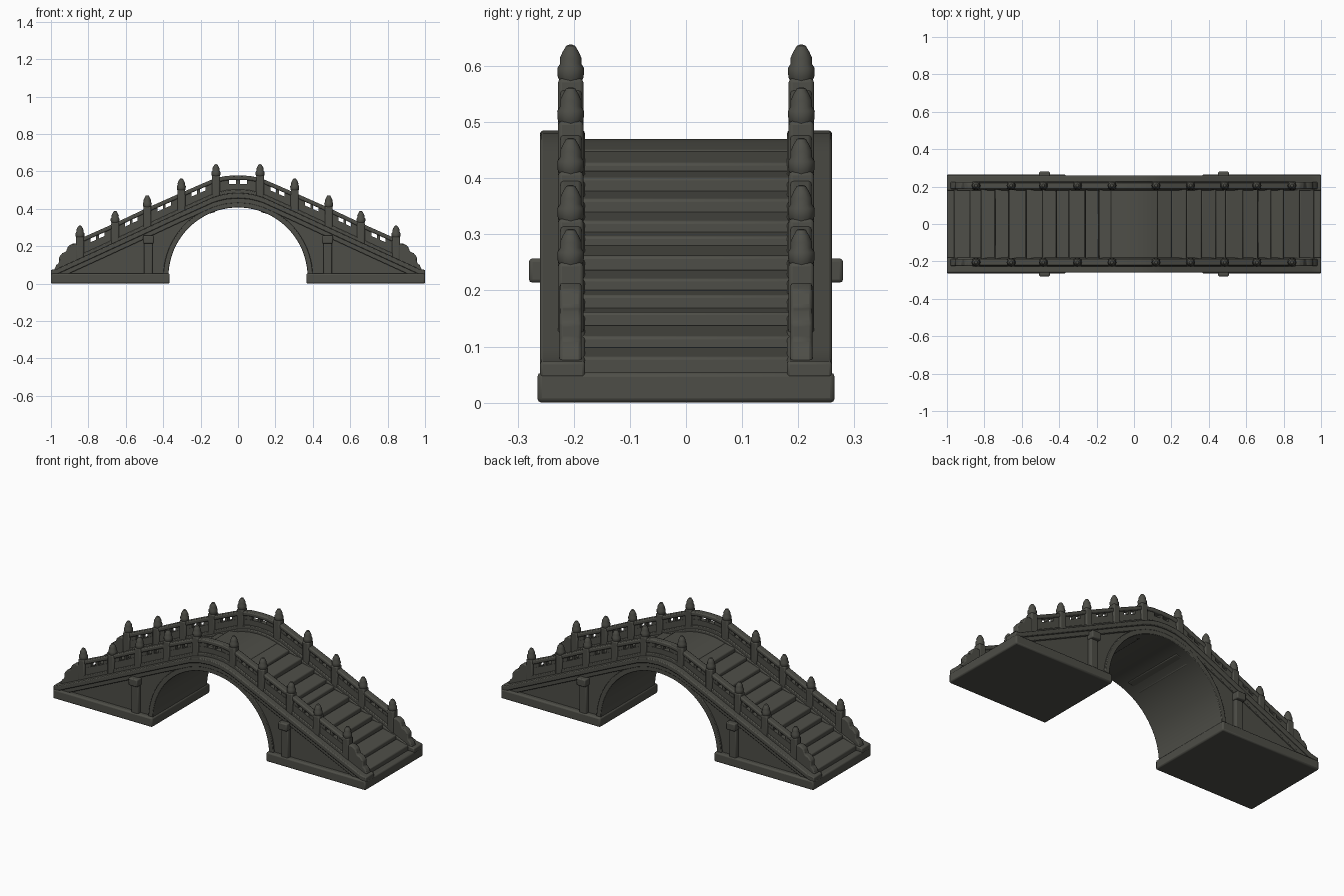
import bpy, bmesh, math, random

random.seed(4)
if "Cube" in bpy.data.objects:
    bpy.data.objects.remove(bpy.data.objects["Cube"], do_unlink=True)

stone = bpy.data.materials.new("dark_stone")
stone.use_nodes = True
COLOUR = (0.075, 0.075, 0.063, 1)
stone.diffuse_color = COLOUR
stone.node_tree.nodes["Principled BSDF"].inputs["Base Color"].default_value = COLOUR


def finish(name, bm, bevel=0.0, mirror=""):
    """Turn a bmesh into a stone object, mirrored about the world axes."""
    bmesh.ops.recalc_face_normals(bm, faces=bm.faces)
    mesh = bpy.data.meshes.new(name)
    bm.to_mesh(mesh)
    bm.free()
    mesh.materials.append(stone)
    ob = bpy.data.objects.new(name, mesh)
    bpy.context.collection.objects.link(ob)
    if bevel:
        mod = ob.modifiers.new("worn_edges", "BEVEL")
        mod.width, mod.segments, mod.limit_method = bevel, 2, "ANGLE"
    if mirror:
        mod = ob.modifiers.new("mirror", "MIRROR")
        mod.use_axis = ("x" in mirror, "y" in mirror, False)
        mod.use_mirror_merge = False
    bpy.ops.object.select_all(action="DESELECT")
    bpy.context.view_layer.objects.active = ob
    ob.select_set(True)
    bpy.ops.object.shade_smooth_by_angle(angle=math.radians(35))
    return ob


def prism(name, profile, y0, y1, bevel=0.0, mirror="xy"):
    """Extrude an (x, z) outline along y."""
    bm = bmesh.new()
    face = bm.faces.new([bm.verts.new((x, y0, z)) for x, z in profile])
    out = bmesh.ops.extrude_face_region(bm, geom=[face])
    verts = [v for v in out["geom"] if isinstance(v, bmesh.types.BMVert)]
    bmesh.ops.translate(bm, verts=verts, vec=(0, y1 - y0, 0))
    return finish(name, bm, bevel, mirror)


def block(name, x0, x1, y0, y1, z0, z1, bevel=0.006, mirror="xy"):
    return prism(name, [(x0, z0), (x1, z0), (x1, z1), (x0, z1)], y0, y1, bevel, mirror)


def curve_through(points):
    """Symmetric height function through (x, z) points."""
    def height(x):
        x = abs(x)
        for (xa, za), (xb, zb) in zip(points, points[1:]):
            if x <= xb:
                return za + (zb - za) * (x - xa) / (xb - xa)
        return points[-1][1]
    return height


def span(a, b, n):
    return [a + (b - a) * i / n for i in range(n + 1)]


def strip(name, xs, top, bottom, y0, y1, bevel=0.0, mirror="xy"):
    outline = [(x, top(x)) for x in xs] + [(x, bottom(x)) for x in reversed(xs)]
    return prism(name, outline, y0, y1, bevel, mirror)


def arc(radius, n=40):
    return [(radius * math.cos(a), 0.035 + radius * math.sin(a)) for a in span(0, math.pi, n)]


deck = curve_through([(0, 0.472), (0.06, 0.468), (0.125, 0.452), (0.3, 0.373),
                      (0.5, 0.28), (0.75, 0.165), (0.98, 0.06)])
rail = curve_through([(0, 0.578), (0.06, 0.576), (0.12, 0.565), (0.305, 0.485),
                      (0.485, 0.405), (0.66, 0.322), (0.85, 0.238)])

# Foundations and the arched body
block("foundation_slab", 0.365, 1.0, -0.265, 0.265, 0, 0.054, 0.008, "x")
body = arc(0.372) + [(x, deck(x) - 0.02) for x in span(-0.97, 0.97, 60)]
prism("arched_body", body, -0.238, 0.238, mirror="")

# Raised trim around the arch and along the sloping edges
prism("arch_ring", arc(0.372) + arc(0.4)[::-1], 0.225, 0.249, 0.003, "y")
edge = span(-1, 1, 60)
strip("edge_coping", edge, lambda x: deck(x) + 0.013, lambda x: max(deck(x) - 0.016, 0.04),
      0.18, 0.26, 0.005, "y")
strip("edge_moulding", edge, lambda x: deck(x) - 0.013, lambda x: max(deck(x) - 0.042, 0.038),
      0.18, 0.25, 0.004, "y")

# Side buttresses with projecting caps
block("buttress", 0.456, 0.502, 0.22, 0.26, 0.04, 0.23)
block("buttress_cap", 0.45, 0.507, 0.22, 0.28, 0.214, 0.257)

# Worn sloping step slabs
STEPS = 11
for side in (-1, 1):
    cuts = span(0.12, 0.962, STEPS)
    cuts[1:-1] = [c + random.uniform(-0.016, 0.016) for c in cuts[1:-1]]
    for xa, xb in zip(cuts, cuts[1:]):
        lip = random.uniform(0.008, 0.02)
        profile = [(side * xa, deck(xa) - 0.07), (side * xa, deck(xa) - 0.004),
                   (side * xb, deck(xb) + lip), (side * xb, deck(xb) - 0.06)]
        prism("step_slab", profile, -0.19, 0.19, 0.005, "")
strip("crown_slab", span(-0.125, 0.125, 10), lambda x: deck(x) - 0.002,
      lambda x: deck(x) - 0.05, -0.19, 0.19, 0.004, "")


# Railing bays: solid panel, kerb, handrail and small openings
def railing_bay(xa, xb, mirror):
    xs = span(xa, xb, 8)
    strip("railing_panel", xs, lambda x: rail(x) - 0.044, lambda x: deck(x) - 0.02,
          0.192, 0.219, 0, mirror)
    strip("railing_kerb", xs, lambda x: deck(x) + 0.032, lambda x: deck(x) - 0.02,
          0.185, 0.226, 0.004, mirror)
    strip("handrail", xs, rail, lambda x: rail(x) - 0.024, 0.186, 0.224, 0.006, mirror)
    for ta, tb in ((0, 0.3), (0.46, 0.54), (0.7, 1)):
        part = span(xa + (xb - xa) * ta, xa + (xb - xa) * tb, 2)
        strip("railing_support", part, lambda x: rail(x) - 0.018,
              lambda x: rail(x) - 0.05, 0.194, 0.217, 0, mirror)


posts = [(0.118, 0.638), (0.303, 0.562), (0.485, 0.472), (0.657, 0.388), (0.845, 0.31)]
railing_bay(-posts[0][0], posts[0][0], "y")
for (xa, _), (xb, _) in zip(posts, posts[1:]):
    railing_bay(xa, xb, "xy")

# Posts with turned, pointed finials
FINIAL = [(0.017, -0.07), (0.023, -0.058), (0.024, -0.042), (0.019, -0.034),
          (0.0195, -0.024), (0.014, -0.012), (0.008, -0.002), (0.003, 0)]
for px, top in posts:
    block("railing_post", px - 0.021, px + 0.021, 0.183, 0.228, deck(px) - 0.03, top - 0.06, 0.007)
    bm = bmesh.new()
    rings = [[bm.verts.new((px + r * math.cos(a), 0.2055 + r * math.sin(a), top + z))
              for a in span(0, math.tau, 12)[:-1]] for r, z in FINIAL]
    for low, high in zip(rings, rings[1:]):
        for i in range(12):
            j = (i + 1) % 12
            bm.faces.new((low[i], low[j], high[j], high[i]))
    bm.faces.new(rings[-1])
    bm.faces.new(rings[0])
    finish("post_finial", bm, 0, "xy")

# Curled end stones stepping down to the ground
scroll = [(0.84, 0.05), (0.84, 0.212), (0.885, 0.214), (0.908, 0.2), (0.92, 0.17),
          (0.94, 0.162), (0.956, 0.142), (0.957, 0.112), (0.972, 0.098), (0.982, 0.075), (0.982, 0.05)]
prism("scroll_end", scroll, 0.186, 0.225, 0.006)
